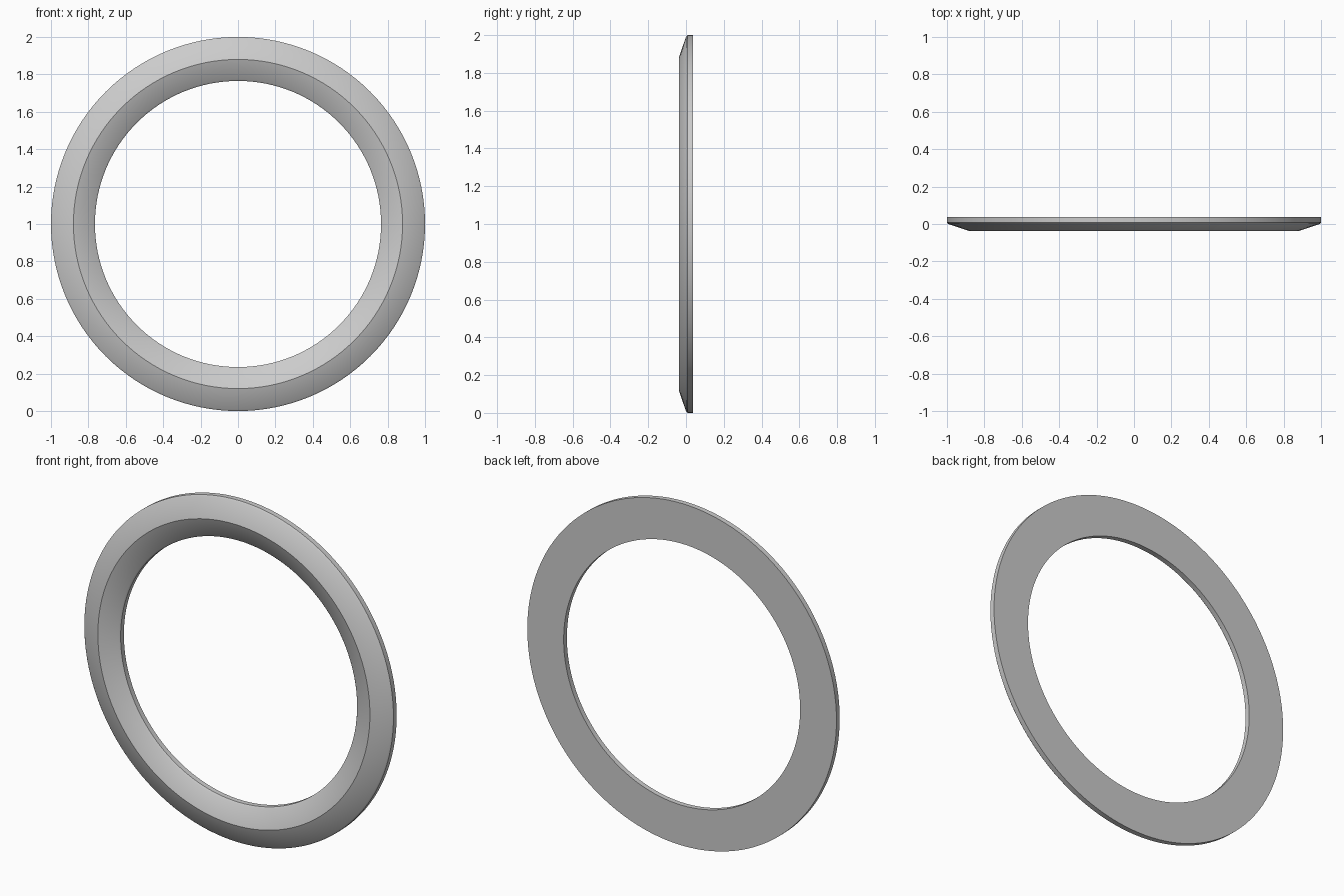
import bpy
import bmesh
from math import radians, tau
from mathutils import Vector

cube = bpy.data.objects.get("Cube")
if cube:
    bpy.data.objects.remove(cube, do_unlink=True)

OUTER, RIDGE, INNER = 1.0, 0.88, 0.765   # radii
HALF = 0.038                             # half thickness
SOFT = 0.008                             # softened rim corner
SEGMENTS = 128

# Cross-section (radius, depth): flat back, short rims, ridged front
profile = [
    (OUTER, HALF), (OUTER, SOFT), (OUTER - SOFT, 0),
    (RIDGE, -HALF),
    (INNER + SOFT, 0), (INNER, SOFT), (INNER, HALF),
]

# Spin the closed section around the ring's axis
bm = bmesh.new()
verts = [bm.verts.new((r, y, 0)) for r, y in profile]
edges = [bm.edges.new((a, b)) for a, b in zip(verts, verts[1:] + verts[:1])]
bmesh.ops.spin(bm, geom=verts + edges, cent=Vector(), axis=Vector((0, 1, 0)),
               angle=tau, steps=SEGMENTS)
bmesh.ops.remove_doubles(bm, verts=bm.verts[:], dist=1e-4)
bmesh.ops.recalc_face_normals(bm, faces=bm.faces[:])
bmesh.ops.translate(bm, verts=bm.verts[:], vec=(0, 0, OUTER))

mesh = bpy.data.meshes.new("trim_ring")
bm.to_mesh(mesh)
bm.free()
ring = bpy.data.objects.new("trim_ring", mesh)
bpy.context.collection.objects.link(ring)

# Smooth around the ring, crisp at the ridge and back edges
bpy.ops.object.select_all(action='DESELECT')
ring.select_set(True)
bpy.context.view_layer.objects.active = ring
bpy.ops.object.shade_smooth_by_angle(angle=radians(32))
